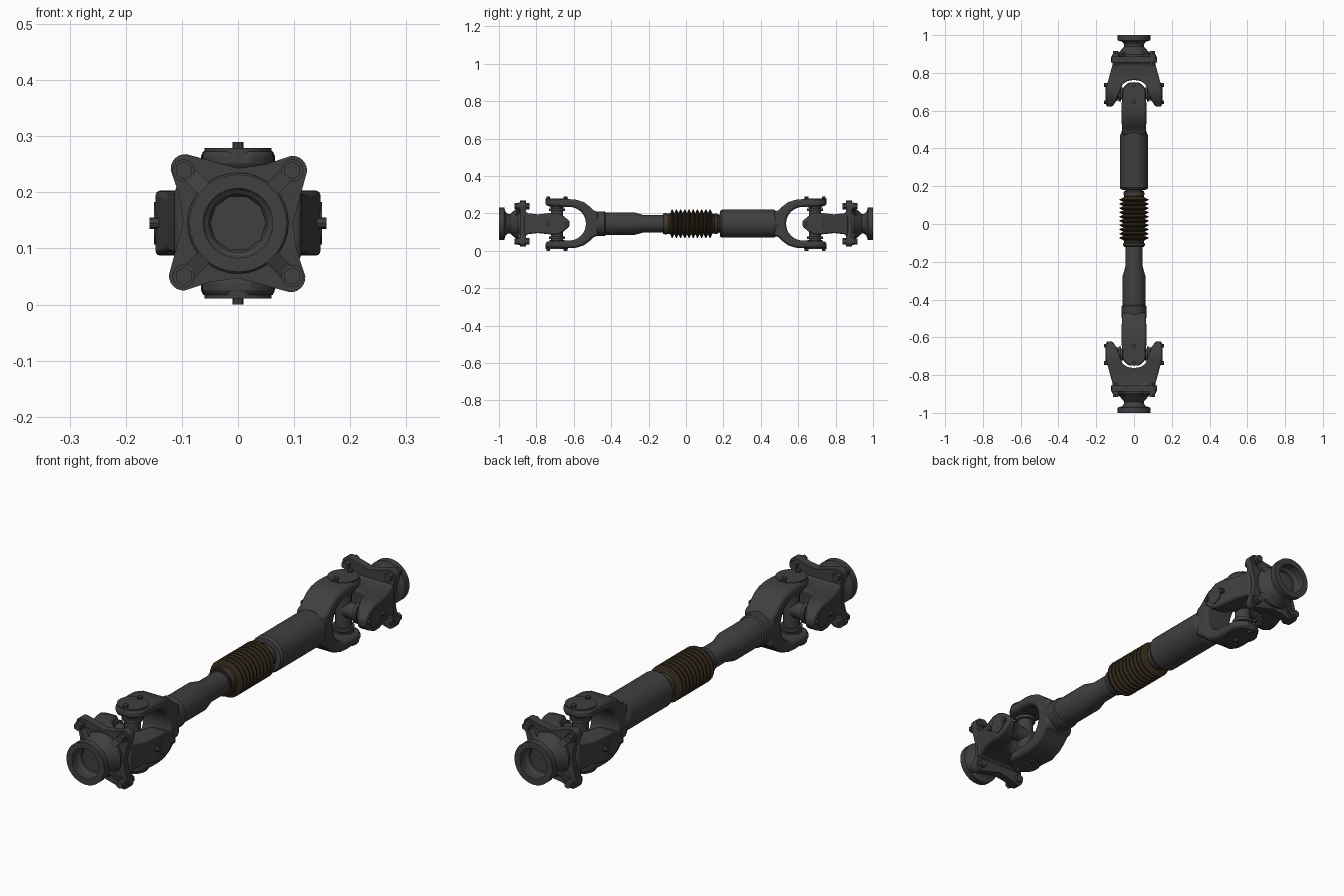
import bpy, bmesh
from math import pi, sin, cos, radians
from mathutils import Matrix, Vector

AXIS = 0.145      # height of the shaft centre line
JOINT = 0.69      # distance of each cross centre from the middle

if "Cube" in bpy.data.objects:
    bpy.data.objects.remove(bpy.data.objects["Cube"], do_unlink=True)


def material(name, colour):
    m = bpy.data.materials.new(name)
    m.use_nodes = True
    m.diffuse_color = (*colour, 1)
    bsdf = m.node_tree.nodes["Principled BSDF"]
    bsdf.inputs["Base Color"].default_value = (*colour, 1)
    bsdf.inputs["Roughness"].default_value = 0.7
    return m


STEEL = material("dark steel", (0.05, 0.05, 0.05))
RUBBER = material("brown rubber", (0.032, 0.021, 0.010))


def finish(name, bm, mat=STEEL, angle=30):
    bmesh.ops.remove_doubles(bm, verts=bm.verts, dist=1e-5)
    bmesh.ops.recalc_face_normals(bm, faces=bm.faces)
    bmesh.ops.translate(bm, verts=bm.verts, vec=(0, 0, AXIS))
    mesh = bpy.data.meshes.new(name)
    bm.to_mesh(mesh)
    bm.free()
    mesh.materials.append(mat)
    ob = bpy.data.objects.new(name, mesh)
    bpy.context.collection.objects.link(ob)
    bpy.ops.object.select_all(action="DESELECT")
    ob.select_set(True)
    bpy.context.view_layer.objects.active = ob
    bpy.ops.object.shade_smooth_by_angle(angle=radians(angle))
    return ob


def lathe(name, profile, s=1, segs=32, mat=STEEL, angle=30, closed=False):
    """Spin (radius, y) points round the shaft line."""
    bm = bmesh.new()
    rings = [[bm.verts.new((r * cos(2 * pi * i / segs), s * y, r * sin(2 * pi * i / segs)))
              for i in range(segs)] for r, y in profile]
    pairs = list(zip(rings, rings[1:])) + ([(rings[-1], rings[0])] if closed else [])
    for a, b in pairs:
        for i in range(segs):
            j = (i + 1) % segs
            bm.faces.new((a[i], a[j], b[j], b[i]))
    if not closed:
        bm.faces.new(rings[0])
        bm.faces.new(rings[-1])
    return finish(name, bm, mat, angle)


def slab(name, outline, to3d, lo, hi):
    """Extrude a flat outline between two depths; to3d maps (a, b, depth) to xyz."""
    bm = bmesh.new()
    a, b = ([bm.verts.new(to3d(u, v, d)) for u, v in outline] for d in (lo, hi))
    n = len(a)
    bm.faces.new(a)
    bm.faces.new(b)
    for i in range(n):
        bm.faces.new((a[i], a[(i + 1) % n], b[(i + 1) % n], b[i]))
    return finish(name, bm)


def mirrored(half):
    return half + [(u, -v) for u, v in reversed(half) if abs(v) > 1e-6]


def intersect(ob, other, bevel):
    mod = ob.modifiers.new("shape", "BOOLEAN")
    mod.operation, mod.solver, mod.object = "INTERSECT", "EXACT", other
    bpy.ops.object.select_all(action="DESELECT")
    ob.select_set(True)
    bpy.context.view_layer.objects.active = ob
    bpy.ops.object.modifier_apply(modifier="shape")
    bpy.data.objects.remove(other, do_unlink=True)
    mod = ob.modifiers.new("soft edges", "BEVEL")
    mod.width, mod.segments, mod.limit_method = bevel, 2, "ANGLE"
    mod.angle_limit = radians(40)
    bpy.ops.object.shade_smooth_by_angle(angle=radians(35))


def cylinders(name, parts):
    """Join cylinders given as (start, end, radius, sides)."""
    bm = bmesh.new()
    for p, q, r, sides in parts:
        p, q = Vector(p), Vector(q)
        turn = (q - p).to_track_quat("Z", "Y").to_matrix().to_4x4()
        bmesh.ops.create_cone(bm, cap_ends=True, segments=sides, radius1=r, radius2=r,
                              depth=(q - p).length,
                              matrix=Matrix.Translation((p + q) / 2) @ turn)
    return finish(name, bm)


def arc(cu, cv, r, start, end, n=8):
    return [(cu + r * cos(radians(start + (end - start) * i / n)),
             cv + r * sin(radians(start + (end - start) * i / n))) for i in range(n + 1)]


def build_end(s, side):
    # end flange with a stepped bore
    lathe(side + "_end_flange",
          [(.062, 1), (.087, 1), (.087, .972), (.066, .966), (.052, .955), (.052, .94),
           (.066, .925), (.076, .912), (.090, .897), (.090, .87), (.045, .87),
           (.045, .94), (.062, .965)], s, closed=True)
    lathe(side + "_bore_plug", [(.05, .95), (.05, .87)], s, segs=10)

    # square plate with concave sides and rounded corners
    quarter = arc(.097, .094, .026, -5, 95, 6) + [(.05, .105), (0, .098)]
    plate = []
    for k in range(4):
        a = k * pi / 2
        plate += [(u * cos(a) - v * sin(a), u * sin(a) + v * cos(a)) for u, v in quarter]
    slab(side + "_square_plate", plate, lambda u, v, d: (u, s * d, v), .855, .888)

    # diagonal ribs from hub to corners, and the corner bolts
    bm = bmesh.new()
    bolts = []
    for sx in (-1, 1):
        for sz in (-1, 1):
            rib = [(.055, .92), (.125, .892), (.125, .87), (.055, .87)]
            sides = []
            for w in (-.014, .014):
                sides.append([bm.verts.new((sx * (r * .7071 + w * .7071), s * y,
                                            sz * (r * .7071 - w * .7071))) for r, y in rib])
            a, b = sides
            bm.faces.new(a)
            bm.faces.new(b)
            for i in range(4):
                bm.faces.new((a[i], a[(i + 1) % 4], b[(i + 1) % 4], b[i]))
            x, z = sx * .097, sz * .094
            bolts += [((x, s * .905, z), (x, s * .84, z), .01, 12),
                      ((x, s * .898, z), (x, s * .886, z), .020, 16),
                      ((x, s * .916, z), (x, s * .898, z), .016, 6),
                      ((x, s * .857, z), (x, s * .838, z), .017, 6)]
    finish(side + "_plate_ribs", bm)
    cylinders(side + "_plate_bolts", bolts)

    # flange yoke: forked in plan, tapered in side view
    fork = [(.865, .112), (.84, .115), (.74, .142), (.72, .147), (.622, .147), (.622, .112),
            (.66, .090), (.70, .075), (.74, .060), (.757, .035), (.763, 0)]
    yoke = slab(side + "_flange_yoke", mirrored(fork),
                lambda u, v, d: (v, s * u, d), -.1, .1)
    blade = [(.87, .075), (.845, .056), (.79, .050), (.74, .056), (.69, .058),
             (.655, .042), (.625, .016), (.620, 0)]
    intersect(yoke, slab(side + "_blade_cut", mirrored(blade),
                         lambda u, v, d: (d, s * u, v), -.2, .2), .008)

    # tube yoke: U shaped in side view, round ended in plan
    u_shape = ([(.47, .064), (.495, .072), (.515, .092), (.545, .115), (.585, .128),
                (.62, .131), (.75, .131), (.75, .095), (.63, .090)]
               + arc(.625, 0, .09, 90, 180, 8)[1:])
    tube_yoke = slab(side + "_tube_yoke", mirrored(u_shape),
                     lambda u, v, d: (d, s * u, v), -.1, .1)
    tongue = [(.46, .064), (.62, .066)] + arc(JOINT, 0, .064, 100, 0, 10)
    tongue = [(u, abs(v)) for u, v in tongue[:-1]] + [(JOINT + .064, 0)]
    intersect(tube_yoke, slab(side + "_tongue_cut", mirrored(tongue),
                              lambda u, v, d: (v, s * u, d), -.2, .2), .012)

    # cross, bearing caps and cap screws
    y = s * JOINT
    cross, caps = [], []
    for axis in (Vector((1, 0, 0)), Vector((0, 0, 1))):
        reach = .135 if axis.z else .138
        c = Vector((0, y, 0))
        cross += [(c - axis * .11, c + axis * .11, .032, 20)]
        for e in (-1, 1):
            d = axis * e
            cross += [(c + d * .068, c + d * .082, .042, 20),
                      (c + d * .088, c + d * .10, .040, 20)]
            if axis.z:
                caps.append((c + d * .115, c + d * .134, .060, 28))
            else:
                caps.append((c + d * .13, c + d * .150, .038, 24))
            for k in (-1, 1):
                p = c + Vector((0, k * .046, 0))
                tip = .145 if axis.z else .158
                caps.append((p + d * .12, p + d * tip, .010, 8))
    cylinders(side + "_cross", cross)
    cylinders(side + "_bearing_caps", caps)


build_end(-1, "front")
build_end(1, "back")

# slim front shaft and wide rear sleeve
lathe("front_shaft", [(.058, -.52), (.066, -.495), (.066, -.435), (.060, -.43), (.060, -.275),
                      (.046, -.225), (.046, 0)])
lathe("rear_sleeve", [(.046, 0), (.046, .18), (.068, .182), (.075, .192), (.075, .47),
                      (.070, .478), (.062, .50)])

# rubber boot with bellows
RIBS, START, PITCH = 10, -.085, .0225
boot = [(.047, -.122), (.054, -.122), (.054, -.09)]
for i in range(RIBS):
    y0 = START + i * PITCH
    boot += [(.056, y0), (.076, y0 + PITCH * .4), (.076, y0 + PITCH * .6)]
boot += [(.056, START + RIBS * PITCH), (.052, .145), (.052, .175), (.047, .175)]
lathe("rubber_boot", boot, mat=RUBBER, angle=25)

# clamp bands on the boot ends
for label, y, r in (("front", -.108, .057), ("back", .160, .055)):
    lathe(label + "_boot_clamp", [(r - .004, y - .008), (r, y - .006), (r, y + .006),
                                  (r - .004, y + .008)])
